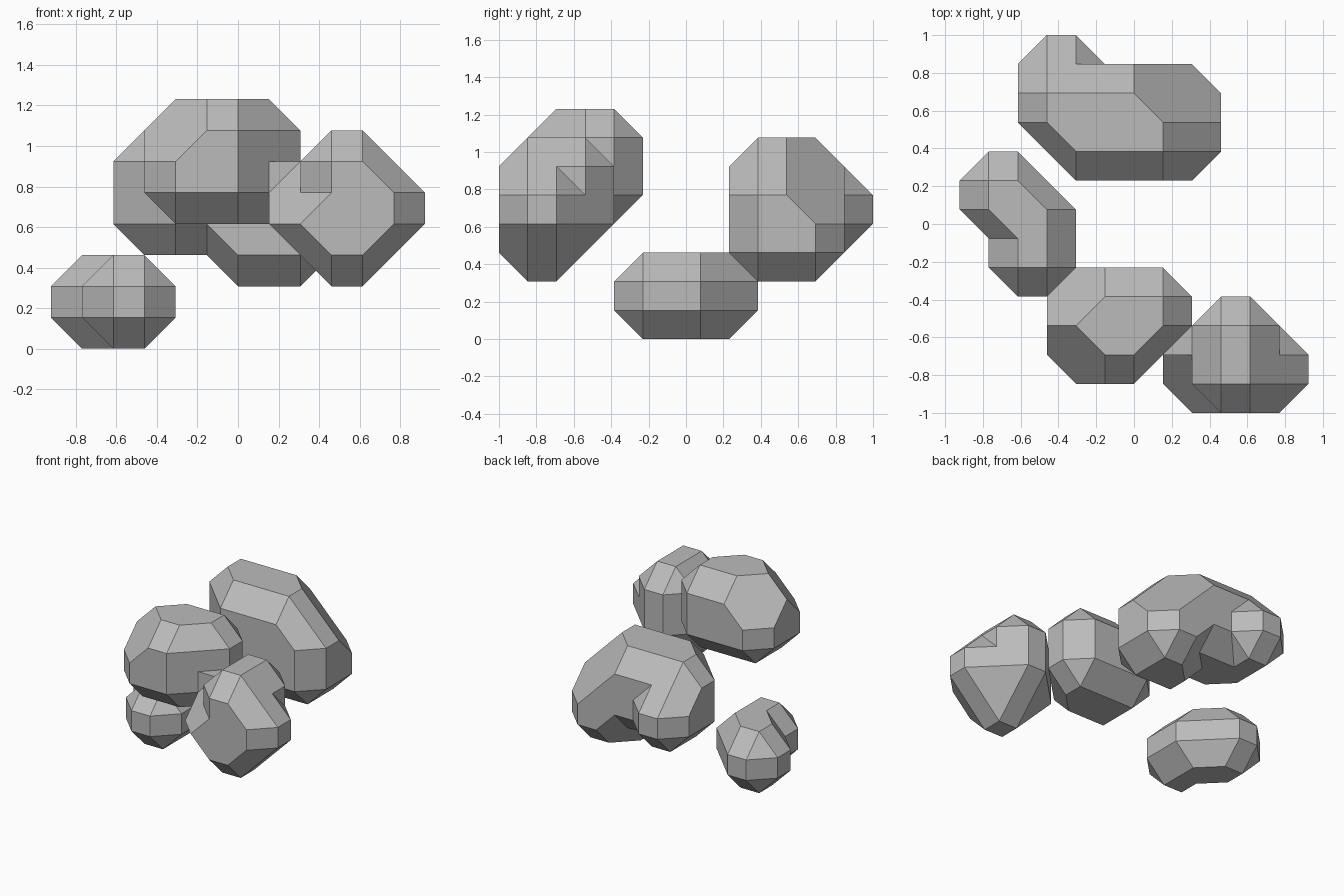
import bpy
import bmesh
from itertools import product
from mathutils import Vector

UNIT = 2 / 13          # lattice step the boulders are carved on
SHIFT = Vector((0, -0.5, 0))

cube = bpy.data.objects.get("Cube")
if cube:
    bpy.data.objects.remove(cube, do_unlink=True)

stone = bpy.data.materials.new("stone grey")
stone.use_nodes = True
stone.diffuse_color = (0.5, 0.5, 0.5, 1)
stone.node_tree.nodes["Principled BSDF"].inputs["Base Color"].default_value = stone.diffuse_color


def box(x, y, z):
    """Core points at every combination of the given coordinates."""
    return [Vector(p) for p in product(x, y, z)]


def prism(outline, *levels):
    """Core points of a flat outline repeated at several heights."""
    return [Vector((x, y, z)) for z in levels for x, y in outline]


def swell(core):
    """Grow every core point into an octahedron, which bevels the hull."""
    arms = [Vector(a) * s for a in ((1, 0, 0), (0, 1, 0), (0, 0, 1)) for s in (1, -1)]
    return [p + a for p in core for a in arms]


def add_hull(target, points):
    """Append the convex hull of the points, with flat faces merged."""
    bm = bmesh.new()
    for p in {tuple(p) for p in points}:
        bm.verts.new((Vector(p) + SHIFT) * UNIT)
    bmesh.ops.convex_hull(bm, input=bm.verts[:])
    loose = [v for v in bm.verts if not v.link_faces]
    bmesh.ops.delete(bm, geom=loose, context="VERTS")
    bmesh.ops.dissolve_limit(bm, angle_limit=0.02, verts=bm.verts[:], edges=bm.edges[:])
    bmesh.ops.recalc_face_normals(bm, faces=bm.faces[:])
    piece = bpy.data.meshes.new("piece")
    bm.to_mesh(piece)
    bm.free()
    target.from_mesh(piece)
    bpy.data.meshes.remove(piece)


def boulder(name, cores, wedges=()):
    """One faceted boulder made of overlapping bevelled hulls."""
    bm = bmesh.new()
    for core in cores:
        add_hull(bm, swell(core))
    for wedge in wedges:
        add_hull(bm, wedge)
    mesh = bpy.data.meshes.new(name)
    bm.to_mesh(mesh)
    bm.free()
    mesh.materials.append(stone)
    obj = bpy.data.objects.new(name, mesh)
    bpy.context.collection.objects.link(obj)


# Small low boulder with a bent plan
bend = box((-4, -3), (0, 1), (1, 2))
boulder("small_low_boulder", [
    bend + box((-5, -4), (1, 2), (1, 2)),
    bend + box((-4, -3), (-1, 0), (1, 2)),
])

# Tall boulder with two cut corners on its left
boulder("tall_middle_boulder", [
    prism([(-2, -4), (0, -4), (1, -3), (1, -2), (-2, -2)], 5, 6)
    + prism([(-1, -4), (0, -4), (1, -3), (1, -2), (-1, -2), (-2, -3)], 7),
])

# Front boulder: pointed body, raised crown, sloping shoulder, joining wedge
body = (
    box((3, 4), (-5, -4), (3,))
    + prism([(2, -5), (2, -4), (5, -5), (5, -4), (3, -3), (4, -3)], 4)
    + prism([(3, -5), (2, -4), (5, -5), (5, -4), (3, -3), (4, -3)], 5)
)
crown = box((3, 4), (-5, -3), (5, 6))
shoulder = box((3, 4), (-5, -4), (5, 6)) + box((5,), (-5, -4), (4, 5))
joint = prism([(1, -4), (2, -3)], 5, 6) + prism([(2, -4)], 6)
boulder("front_boulder", [body, crown, shoulder], [joint])

# Large back boulder: deep right half, shallow left half, bump at the rear
deep_half = (
    prism([(0, 3), (2, 3), (2, 5), (1, 5), (0, 4)], 3)
    + prism([(-1, 3), (-1, 4), (0, 5), (2, 5)], 4)
    + prism([(2, 3), (2, 4)], 5)
    + prism([(-1, 3), (1, 3), (1, 4), (0, 5), (-1, 5)], 6)
)
shallow_half = prism([(-2, 3), (-3, 4), (-3, 5), (0, 5), (0, 3)], 4, 6)
rear_bump = box((-3, -2), (4, 5), (4, 6)) + box((-3, -2), (6,), (4, 5))
boulder("back_boulder", [deep_half, shallow_half, rear_bump])
